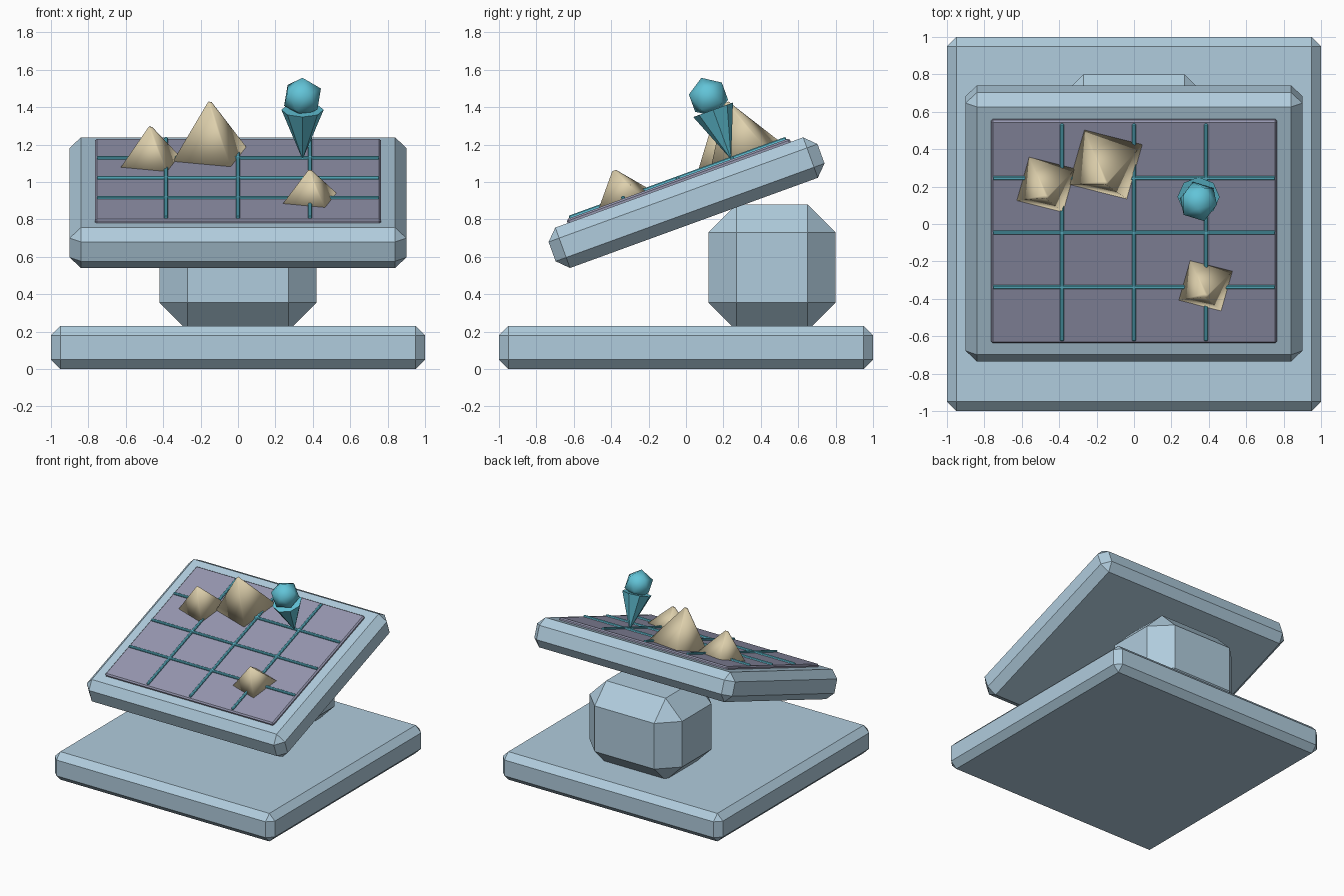
import bpy
import bmesh
import math
from mathutils import Matrix

if "Cube" in bpy.data.objects:
    bpy.data.objects.remove(bpy.data.objects["Cube"])

def srgb(r, g, b):
    return tuple(((c / 255 + 0.055) / 1.055) ** 2.4 for c in (r, g, b)) + (1.0,)

def material(name, rgb):
    m = bpy.data.materials.new(name)
    m.diffuse_color = srgb(*rgb)
    m.use_nodes = True
    m.node_tree.nodes["Principled BSDF"].inputs["Base Color"].default_value = m.diffuse_color
    return m

METAL = material("pale blue metal", (176, 204, 221))
SCREEN = material("slate screen", (150, 151, 176))
TEAL = material("teal", (98, 196, 216))
SAND = material("sand", (224, 210, 174))

# Tilted frame shared by the display panel and everything on it
TILT = Matrix.Translation((0, 0.003, 0.889)) @ Matrix.Rotation(math.radians(20), 4, 'X')
FLAT = Matrix.Identity(4)

def finish(name, bm, mat, frame, smooth=False):
    bmesh.ops.recalc_face_normals(bm, faces=bm.faces)
    for f in bm.faces:
        f.smooth = smooth
    me = bpy.data.meshes.new(name)
    bm.to_mesh(me)
    bm.free()
    me.materials.append(mat)
    ob = bpy.data.objects.new(name, me)
    ob.matrix_world = frame
    bpy.context.collection.objects.link(ob)
    return ob

def box(name, center, size, bevel, mat, frame=FLAT):
    """Box with a one-step chamfer on every edge."""
    bm = bmesh.new()
    bmesh.ops.create_cube(bm, size=1, matrix=Matrix.Translation(center) @ Matrix.Diagonal((*size, 1)))
    bmesh.ops.bevel(bm, geom=bm.edges[:], offset=bevel, segments=1, affect='EDGES')
    return finish(name, bm, mat, frame)

def cone(name, base, height, r1, r2, sides, turn, mat, smooth):
    """Cone standing on the tilted panel at the given local point."""
    bm = bmesh.new()
    place = Matrix.Translation((base[0], base[1], base[2] + height / 2)) @ Matrix.Rotation(turn, 4, 'Z')
    bmesh.ops.create_cone(bm, cap_ends=True, segments=sides, radius1=r1, radius2=r2,
                          depth=height, matrix=place)
    return finish(name, bm, mat, TILT, smooth)

# Base slab and pedestal
box("base", (0, 0, 0.115), (2, 2, 0.23), 0.05, METAL)
box("pedestal", (0, 0.46, 0.5425), (0.84, 0.68, 0.675), 0.15, METAL)

# Tilted panel with inset screen
box("panel", (0, 0, 0), (1.8, 1.53, 0.23), 0.06, METAL, TILT)
box("screen", (0, 0, 0.118), (1.53, 1.27, 0.036), 0.01, SCREEN, TILT)

# Grid bars
for i in (-1, 0, 1):
    box(f"grid_bar_long_{i + 2}", (0, i * 0.31, 0.14), (1.51, 0.02, 0.02), 0.005, TEAL, TILT)
    box(f"grid_bar_cross_{i + 2}", (i * 0.385, 0, 0.14), (0.02, 1.235, 0.02), 0.005, TEAL, TILT)

# Terrain peaks: x, y, radius, height
PEAKS = [(-0.47, 0.27, 0.185, 0.20), (-0.152, 0.385, 0.23, 0.30), (0.383, -0.305, 0.17, 0.163)]
for i, (x, y, r, h) in enumerate(PEAKS):
    cone(f"terrain_peak_{i + 1}", (x, y, 0.131), h, r, 0.012, 4, math.radians(30), SAND, True)

# Map pin: downward cone and faceted ball head
cone("pin_point", (0.345, 0.303, 0.143), 0.275, 0.003, 0.113, 8, 0, TEAL, False)
bm = bmesh.new()
bmesh.ops.create_icosphere(bm, subdivisions=1, radius=0.11,
                           matrix=Matrix.Translation((0.345, 0.303, 0.49)))
finish("pin_head", bm, TEAL, TILT, True)
